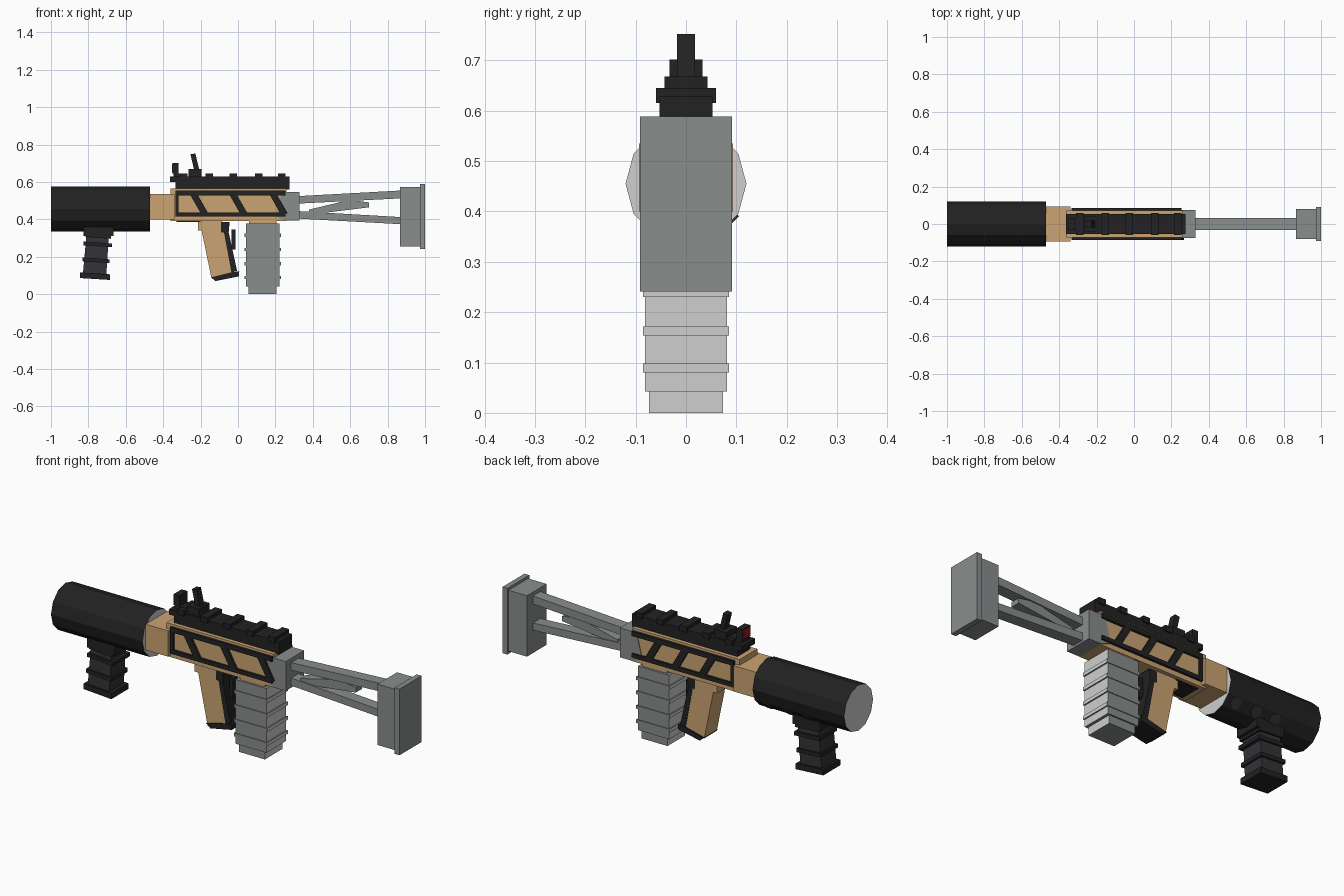
import bpy, bmesh, math
from mathutils import Matrix


def material(name, rgb):
    m = bpy.data.materials.new(name)
    m.diffuse_color = (*rgb, 1)
    return m


BLACK = material("black", (0.016, 0.016, 0.016))
DARK = material("charcoal", (0.033, 0.033, 0.04))
TAN = material("tan", (0.60, 0.37, 0.17))
GREY = material("grey", (0.25, 0.27, 0.265))
LIGHT = material("light grey", (0.62, 0.62, 0.62))
RED = material("red", (0.35, 0.01, 0.01))


def finish(name, bm, mat, end_mat=None):
    """Store the mesh; faces looking along x can take a second material."""
    bmesh.ops.recalc_face_normals(bm, faces=bm.faces)
    me = bpy.data.meshes.new(name)
    me.materials.append(mat)
    if end_mat:
        me.materials.append(end_mat)
        for f in bm.faces:
            if abs(f.normal.x) > 0.9:
                f.material_index = 1
    bm.to_mesh(me)
    bm.free()
    ob = bpy.data.objects.new(name, me)
    bpy.context.collection.objects.link(ob)
    return ob


def prism(name, pts, y0, y1, mat, end_mat=None):
    """Extrude an x-z outline from y0 to y1."""
    bm = bmesh.new()
    a = [bm.verts.new((x, y0, z)) for x, z in pts]
    b = [bm.verts.new((x, y1, z)) for x, z in pts]
    bm.faces.new(a)
    bm.faces.new(b[::-1])
    for i in range(len(pts)):
        j = (i + 1) % len(pts)
        bm.faces.new((a[i], b[i], b[j], a[j]))
    return finish(name, bm, mat, end_mat)


def box(name, x0, x1, z0, z1, w, mat, end_mat=None):
    return prism(name, [(x0, z0), (x1, z0), (x1, z1), (x0, z1)], -w, w, mat, end_mat)


def cylinder(name, r, depth, sides, matrix, mat, end_mat=None):
    bm = bmesh.new()
    bmesh.ops.create_cone(bm, cap_ends=True, segments=sides, radius1=r, radius2=r,
                          depth=depth, matrix=matrix)
    return finish(name, bm, mat, end_mat)


# Barrel with light end caps and three vents
cylinder("barrel", 0.12, 0.53, 12,
         Matrix.Translation((-0.735, 0, 0.455)) @ Matrix.Rotation(math.pi / 2, 4, 'Y'),
         BLACK, LIGHT)
ang = math.radians(-45)
for x in (-0.53, -0.65, -0.76):
    cylinder("barrel_vent", 0.029, 0.008, 12,
             Matrix.Translation((x, 0.116 * math.cos(ang), 0.455 + 0.116 * math.sin(ang)))
             @ Matrix.Rotation(-math.pi / 2 + ang, 4, 'X'), DARK)

# Fore grip: mount, tilted body, bands
box("fore_grip_mount", -0.825, -0.665, 0.31, 0.36, 0.07, BLACK)
prism("fore_grip", [(-0.81, 0.32), (-0.69, 0.32), (-0.705, 0.09), (-0.83, 0.10)],
      -0.06, 0.06, DARK)
for x0, x1, z, h in ((-0.815, -0.68, 0.30, 0.02), (-0.825, -0.675, 0.255, 0.02),
                     (-0.832, -0.688, 0.17, 0.02), (-0.845, -0.685, 0.08, 0.03)):
    prism("fore_grip_band", [(x0, z + 0.006), (x1, z - 0.004),
                             (x1, z + h - 0.004), (x0, z + h + 0.006)], -0.07, 0.07, BLACK)

# Receiver
box("neck", -0.47, -0.34, 0.40, 0.535, 0.093, TAN)
box("receiver", -0.362, 0.26, 0.39, 0.565, 0.073, TAN)
box("magazine_well", 0.06, 0.205, 0.37, 0.395, 0.07, TAN)
box("receiver_underplate", -0.33, -0.20, 0.385, 0.391, 0.055, BLACK)

# Side frames: rails, uprights and slanted braces
for s, braces in ((-1, (-0.21, 0.0, 0.215)), (1, (-0.18, -0.025, 0.13))):
    y0, y1 = s * 0.07, s * 0.085
    bars = [[(-0.335, z0), (0.255, z0), (0.255, z1), (-0.335, z1)]
            for z0, z1 in ((0.415, 0.436), (0.528, 0.553))]
    bars.append([(-0.335, 0.42), (-0.318, 0.42), (-0.318, 0.55), (-0.335, 0.55)])
    bars += [[(c + 0.012, 0.43), (c + 0.052, 0.43), (c - 0.008, 0.535), (c - 0.048, 0.535)]
             for c in braces]
    for pts in bars:
        prism("side_frame_bar", pts, y0, y1, BLACK)

# Top rail and teeth
box("rail_base", -0.335, 0.275, 0.56, 0.60, 0.053, BLACK)
box("rail_top", -0.363, 0.275, 0.60, 0.628, 0.053, BLACK)
for x in (-0.29, -0.155, -0.025, 0.11, 0.235):
    box("rail_tooth", x - 0.02, x + 0.02, 0.615, 0.645, 0.06, BLACK)

# Sights
box("front_sight_foot", -0.345, -0.28, 0.625, 0.646, 0.033, BLACK)
box("front_sight", -0.35, -0.317, 0.645, 0.702, 0.033, BLACK)
box("front_sight_lens", -0.354, -0.349, 0.65, 0.697, 0.027, RED)
box("rear_sight_foot", -0.265, -0.195, 0.628, 0.668, 0.043, BLACK)
prism("rear_sight_post", [(-0.234, 0.66), (-0.206, 0.66), (-0.228, 0.752), (-0.254, 0.748)],
      -0.018, 0.018, BLACK)

# Rear grip and trigger
box("grip_block", -0.215, -0.13, 0.34, 0.392, 0.052, TAN)
prism("grip", [(-0.205, 0.392), (-0.085, 0.392), (-0.032, 0.115), (-0.142, 0.085)],
      -0.052, 0.052, TAN)
prism("grip_back", [(-0.09, 0.385), (-0.045, 0.385), (-0.05, 0.33), (-0.005, 0.125),
                    (-0.035, 0.115), (-0.075, 0.33), (-0.09, 0.33)], -0.054, 0.054, BLACK)
prism("grip_foot", [(-0.145, 0.09), (-0.12, 0.07), (0.005, 0.095), (0.007, 0.122),
                    (-0.03, 0.118), (-0.13, 0.093)], -0.058, 0.058, BLACK)
box("trigger", -0.035, -0.014, 0.24, 0.345, 0.02, BLACK)

# Magazine with ribs, light on its ends
box("magazine", 0.042, 0.222, 0.042, 0.378, 0.081, GREY, LIGHT)
box("magazine_floor", 0.056, 0.207, 0.0, 0.045, 0.073, GREY, LIGHT)
for z in (0.08, 0.154, 0.23, 0.305):
    box("magazine_rib", 0.035, 0.229, z, z + 0.018, 0.085, GREY, LIGHT)

# Stock
prism("stock_block", [(0.2, 0.415), (0.26, 0.393), (0.33, 0.393), (0.33, 0.547),
                      (0.26, 0.547), (0.23, 0.53)], -0.076, 0.076, GREY)
prism("upper_strut", [(0.32, 0.484), (0.87, 0.512), (0.87, 0.554), (0.32, 0.524)],
      -0.031, 0.031, GREY)
prism("lower_strut", [(0.32, 0.404), (0.87, 0.374), (0.87, 0.412), (0.32, 0.444)],
      -0.031, 0.031, GREY)
prism("stock_brace", [(0.38, 0.425), (0.70, 0.464), (0.70, 0.49), (0.60, 0.505),
                      (0.38, 0.452)], -0.025, 0.025, GREY)
box("butt", 0.865, 0.975, 0.255, 0.574, 0.081, GREY)
box("butt_plate", 0.972, 1.0, 0.241, 0.588, 0.091, GREY)
